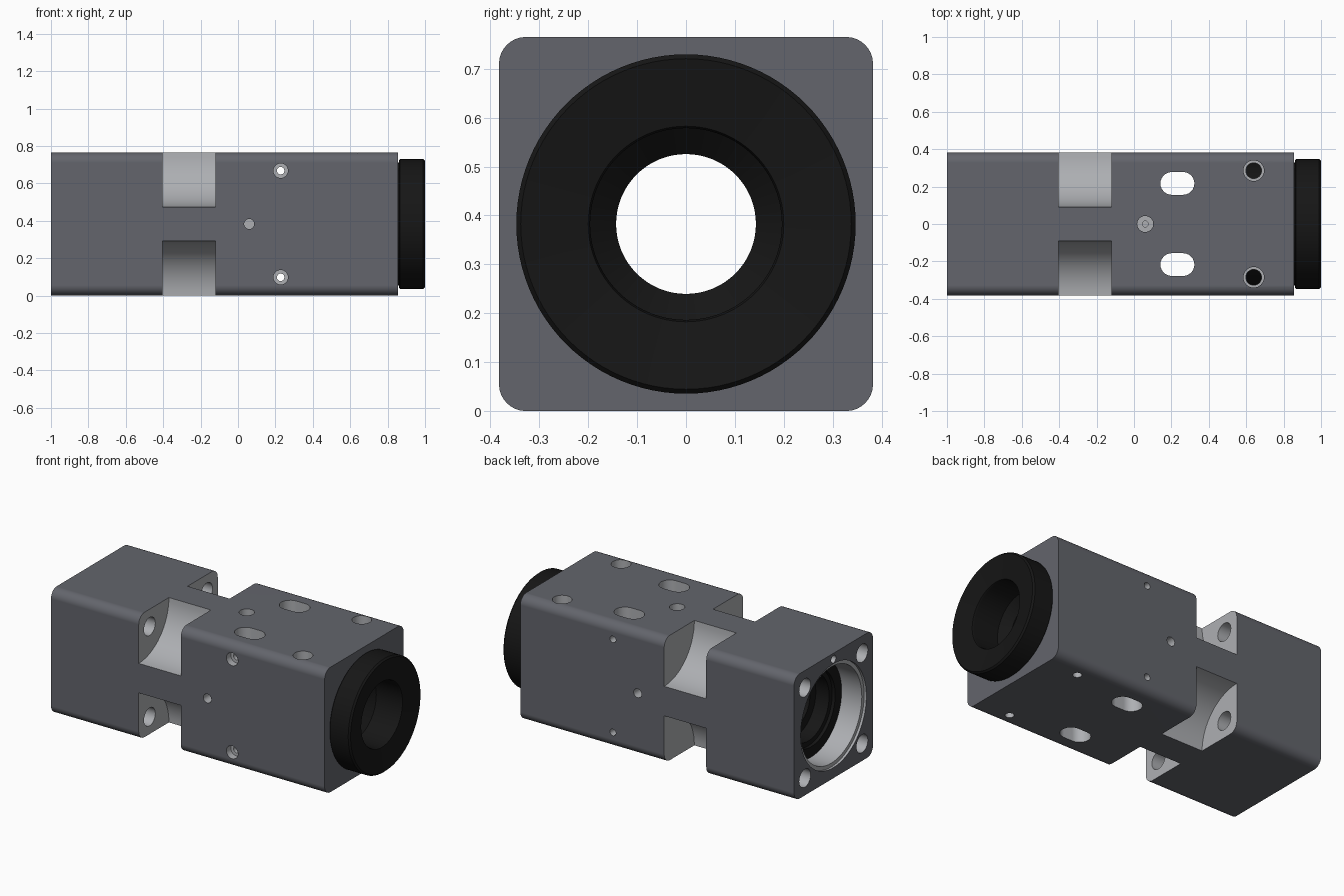
import bpy, bmesh
from math import sin, cos, pi
from mathutils import Vector

if "Cube" in bpy.data.objects:
    bpy.data.objects.remove(bpy.data.objects["Cube"])

H = 0.3825          # half height of the square body, also the axis height


def material(name, rgb):
    m = bpy.data.materials.new(name)
    m.diffuse_color = (*rgb, 1)
    m.use_nodes = True
    m.node_tree.nodes["Principled BSDF"].inputs["Base Color"].default_value = m.diffuse_color
    return m


DARK = material("dark_grey", (0.125, 0.13, 0.15))
LIGHT = material("machined_grey", (0.42, 0.43, 0.45))
BLACK = material("black", (0.008, 0.008, 0.008))


def finish(name, bm, mat):
    bmesh.ops.recalc_face_normals(bm, faces=bm.faces)
    me = bpy.data.meshes.new(name)
    bm.to_mesh(me)
    bm.free()
    me.materials.append(mat)
    ob = bpy.data.objects.new(name, me)
    bpy.context.collection.objects.link(ob)
    return ob


def turned(name, profile, origin, axis, mat=LIGHT, n=32, tube=False):
    """Revolve (distance, radius) points about an axis; cap the ends or join them into a tube."""
    bm = bmesh.new()
    d = Vector(axis).normalized()
    u = d.orthogonal().normalized()
    v = d.cross(u)
    rings = []
    for t, r in profile:
        rings.append([bm.verts.new(Vector(origin) + d * t +
                      (u * cos(2 * pi * i / n) + v * sin(2 * pi * i / n)) * r) for i in range(n)])
    pairs = list(zip(rings, rings[1:]))
    if tube:
        pairs.append((rings[-1], rings[0]))
    else:
        bm.faces.new(rings[0])
        bm.faces.new(rings[-1])
    for a, b in pairs:
        for i in range(n):
            bm.faces.new((a[i], a[(i + 1) % n], b[(i + 1) % n], b[i]))
    return finish(name, bm, mat)


def prism(name, pts, depth, mat):
    """Extrude a closed outline of 3D points along a vector."""
    bm = bmesh.new()
    f = bm.faces.new([bm.verts.new(p) for p in pts])
    out = bmesh.ops.extrude_face_region(bm, geom=[f])
    bmesh.ops.translate(bm, vec=depth, verts=[e for e in out["geom"] if isinstance(e, bmesh.types.BMVert)])
    return finish(name, bm, mat)


def arc(cx, cy, r, a0, a1, n):
    return [(cx + r * cos(a0 + (a1 - a0) * i / n), cy + r * sin(a0 + (a1 - a0) * i / n)) for i in range(n + 1)]


# Square body with rounded long edges
outline = []
for k, (sy, sz) in enumerate([(1, 1), (-1, 1), (-1, -1), (1, -1)]):
    c = H - 0.055
    outline += [(-1, y, z + H) for y, z in arc(sy * c, sz * c, 0.055, k * pi / 2, (k + 1) * pi / 2, 8)]
body = prism("body", outline, (1.855, 0, 0), DARK)

cutters = []


def cut(profile, origin, axis, n=32):
    cutters.append(turned("cutter", profile, origin, axis, n=n))


# Stepped bore through the whole body
cut([(-1.1, 0.318), (-0.985, 0.318), (-0.985, 0.295), (-0.7, 0.295), (-0.7, 0.15),
     (0.38, 0.15), (0.38, 0.33), (1, 0.33)], (0, 0, H), (1, 0, 0), 64)

for s in (-1, 1):
    for t in (-1, 1):
        # Scooped corner notches and the screw holes opening into them
        cut([(-0.405, 0.292), (-0.12, 0.292)], (0, s * H, H + t * H), (1, 0, 0), 64)
        cut([(-1.1, 0.055), (-0.3, 0.055)], (0, s * 0.277, H + t * 0.277), (1, 0, 0))
    # Vertical slots
    slot = arc(0.262, s * 0.217, 0.061, -pi / 2, pi / 2, 12) + arc(0.202, s * 0.217, 0.061, pi / 2, 3 * pi / 2, 12)
    cutters.append(prism("cutter", [(x, y, -0.1) for x, y in slot], (0, 0, 1), LIGHT))
    # Countersunk cross holes, open on the front
    cut([(-0.5, 0.02), (0.34, 0.02), (0.34, 0.039), (0.5, 0.039)], (0.228, 0, H + s * 0.285), (0, -1, 0))
    # Clamp holes near the right end
    cut([(-0.1, 0.025), (0.2, 0.025), (0.2, 0.042), (0.71, 0.042), (0.71, 0.055), (0.9, 0.055)],
        (0.64, s * 0.285, 0), (0, 0, 1))
    # Blind holes in the middle of front and back
    cut([(0.3, 0.027), (0.5, 0.027)], (0.06, 0, H), (0, s, 0))

# Stepped blind hole on top and pin hole in the left end
cut([(0.62, 0.016), (0.7, 0.016), (0.7, 0.043), (0.9, 0.043)], (0.06, 0, 0), (0, 0, 1))
cut([(-1.1, 0.023), (-0.9, 0.023)], (0, 0, H + 0.346), (1, 0, 0))

bpy.context.view_layer.objects.active = body
body.data.materials.append(LIGHT)
for c in cutters:
    c.hide_render = True
    m = body.modifiers.new("cut", 'BOOLEAN')
    m.operation, m.solver, m.object = 'DIFFERENCE', 'EXACT', c
    m.material_mode = 'TRANSFER'
    bpy.ops.object.modifier_apply(modifier=m.name)
    bpy.data.objects.remove(c)

# Black barrel with protruding dished ring, filling the right bore
barrel = turned("barrel", [(0.385, 0.328), (0.86, 0.328), (0.86, 0.34), (0.866, 0.347), (0.99, 0.347),
                           (1.0, 0.338), (0.975, 0.2), (0.965, 0.196), (0.8, 0.196), (0.75, 0.143),
                           (0.385, 0.143)], (0, 0, H), (1, 0, 0), BLACK, 96, True)
# Black sleeve and stepped seat in the left bore
sleeve = turned("sleeve", [(-0.85, 0.293), (-0.702, 0.293), (-0.702, 0.149), (0.385, 0.149), (0.385, 0.143),
                           (-0.74, 0.143), (-0.74, 0.2), (-0.83, 0.2), (-0.83, 0.23), (-0.85, 0.23)],
                (0, 0, H), (1, 0, 0), BLACK, 64, True)

for ob in (body, barrel, sleeve):
    bpy.ops.object.select_all(action='DESELECT')
    ob.select_set(True)
    bpy.context.view_layer.objects.active = ob
    bpy.ops.object.shade_smooth_by_angle(angle=0.5)
    w = ob.modifiers.new("even_shading", 'WEIGHTED_NORMAL')
    w.keep_sharp = True
